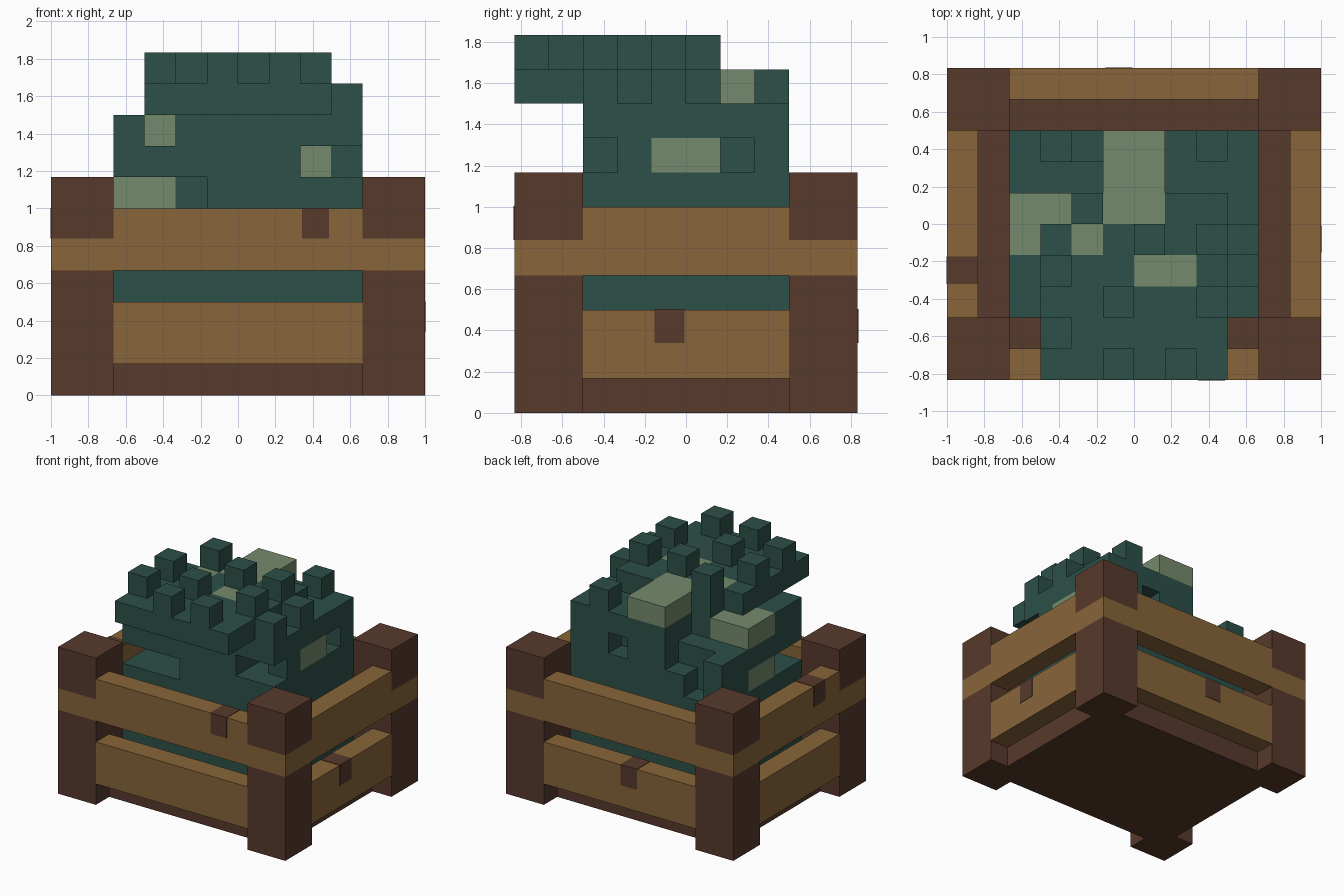
import bpy
import bmesh
from mathutils import Vector

UNIT = 1 / 6  # every part sits on this block grid

if "Cube" in bpy.data.objects:
    bpy.data.objects.remove(bpy.data.objects["Cube"], do_unlink=True)


def material(name, *rgb):
    mat = bpy.data.materials.new(name)
    mat.use_nodes = True
    colour = (*rgb, 1)
    mat.diffuse_color = colour
    mat.node_tree.nodes["Principled BSDF"].inputs["Base Color"].default_value = colour
    return mat


dark_wood = material("dark wood", .095, .041, .025)
light_wood = material("light wood", .246, .13, .042)
leaf = material("dark leaf", .026, .08, .065)
pale_leaf = material("pale leaf", .178, .254, .15)


def finish(bm, name, *mats):
    mesh = bpy.data.meshes.new(name)
    bm.to_mesh(mesh)
    bm.free()
    for mat in mats:
        mesh.materials.append(mat)
    obj = bpy.data.objects.new(name, mesh)
    bpy.context.collection.objects.link(obj)
    return obj


def box_mesh(low, high):
    bm = bmesh.new()
    bmesh.ops.create_cube(bm, size=1)
    low, high = Vector(low), Vector(high)
    for v in bm.verts:
        v.co = [((a + b) / 2 + c * (b - a)) * UNIT for a, b, c in zip(low, high, v.co)]
    return bm


def box(name, low, high, mat):
    return finish(box_mesh(low, high), name, mat)


# Crate floor
box("crate_floor", (-5, -4, 0), (5, 4, 1), dark_wood)

# Corner posts with a light band on their outer sides
for sx, side in ((1, "left"), (-1, "right")):
    for sy, end in ((-1, "front"), (1, "back")):
        bm = box_mesh((min(sx * 4, sx * 6), min(sy * 3, sy * 5), 0),
                      (max(sx * 4, sx * 6), max(sy * 3, sy * 5), 7))
        for cut in (4, 5.03):
            bmesh.ops.bisect_plane(bm, geom=bm.verts[:] + bm.edges[:] + bm.faces[:],
                                   plane_co=(0, 0, cut * UNIT), plane_no=(0, 0, 1))
        bm.normal_update()
        for f in bm.faces:
            height = f.calc_center_median().z / UNIT
            outward = f.normal.x * sx > .5 or f.normal.y * sy > .5
            f.material_index = int(outward and 4 < height < 5.03)
        finish(bm, f"{end}_{side}_post", dark_wood, light_wood)

# Two rails on each side
for level, z in (("lower", 1), ("upper", 4)):
    top = z + 2
    box(f"{level}_front_rail", (-4, -5, z), (4, -4, top), light_wood)
    box(f"{level}_back_rail", (-4, 4, z), (4, 5, top), light_wood)
    box(f"{level}_left_rail", (5, -3, z), (6, 3, top), light_wood)
    box(f"{level}_right_rail", (-6, -3, z), (-5, 3, top), light_wood)

# Thin dark knots wrapped over the rail edges
e = .02
box("front_knot", (2.05, -5 - e, 5.03), (2.92, -4 - e, 6 + e), dark_wood)
box("back_knot", (-.92, 4 + e, 2.03), (-.05, 5 + e, 3 + e), dark_wood)
box("left_knot", (5 + e, -.92, 2.03), (6 + e, -.05, 3 + e), dark_wood)
box("right_knot", (-6 - e, -1.92, 5.03), (-5 - e, -1.05, 6 + e), dark_wood)

# Blocky plant, kept as a set of grid cells: 0 is dark leaf, 1 is pale leaf
cells = {}


def region(xs, ys, zs):
    return [(x, y, z) for x in range(*xs) for y in range(*ys) for z in range(*zs)]


def fill(xs, ys, zs, tone=0):
    for cell in region(xs, ys, zs):
        cells[cell] = tone


def carve(xs, ys, zs):
    for cell in region(xs, ys, zs):
        cells.pop(cell, None)


# Main body, then hollows in its sides
fill((-4, 4), (-3, 3), (1, 9))
carve((-4, -1), (-3, -1), (6, 7))    # low front hollow
carve((2, 4), (-3, -2), (7, 8))      # high front hollow
carve((2, 3), (-2, -1), (7, 8))
carve((-3, -2), (-3, -1), (8, 9))    # notch under the crown
carve((-4, -1), (1, 3), (8, 9))      # back step
carve((-3, -1), (2, 3), (7, 8))
carve((-3, -2), (2, 3), (6, 7))
carve((1, 2), (2, 3), (7, 8))        # small back hole
carve((3, 4), (1, 2), (7, 8))        # small side hole

# Overhanging crown
fill((-3, 3), (-5, 1), (9, 10))
carve((-3, -2), (0, 1), (9, 10))

# Pale patches
fill((-1, 1), (0, 3), (9, 10), 1)
fill((-4, -2), (-1, 1), (8, 9), 1)
fill((-4, -2), (-1, 1), (6, 7), 1)
fill((2, 4), (-1, 1), (7, 8), 1)
fill((-2, -1), (-1, 0), (9, 10), 1)
fill((0, 2), (-2, -1), (9, 10), 1)

# Leaf tips standing on the crown and on the body
for x, y in ((-3, -4), (-3, -2), (-1, -5), (-1, -3), (1, -5),
             (2, -3), (2, -1), (0, -1), (-2, 0)):
    cells[x, y, 10] = 0
for x, y in ((3, -3), (3, -1), (2, 2)):
    cells[x, y, 9] = 0

# Skin the cells with their exposed faces only
bm = bmesh.new()
for cell, tone in cells.items():
    centre = Vector(cell) + Vector((.5, .5, .5))
    for axis in range(3):
        for sign in (-1, 1):
            n = Vector((0, 0, 0))
            n[axis] = sign
            if tuple(int(c) for c in Vector(cell) + n) in cells:
                continue
            u = Vector((n.y, n.z, n.x))
            w = n.cross(u)
            ring = (u + w, w - u, -u - w, u - w)
            face = bm.faces.new([bm.verts.new((centre + (n + r) / 2) * UNIT) for r in ring])
            face.material_index = tone
bmesh.ops.remove_doubles(bm, verts=bm.verts[:], dist=.001)
bmesh.ops.dissolve_limit(bm, angle_limit=.01, verts=bm.verts[:], edges=bm.edges[:],
                         delimit={'MATERIAL'})
finish(bm, "leafy_plant", leaf, pale_leaf)
